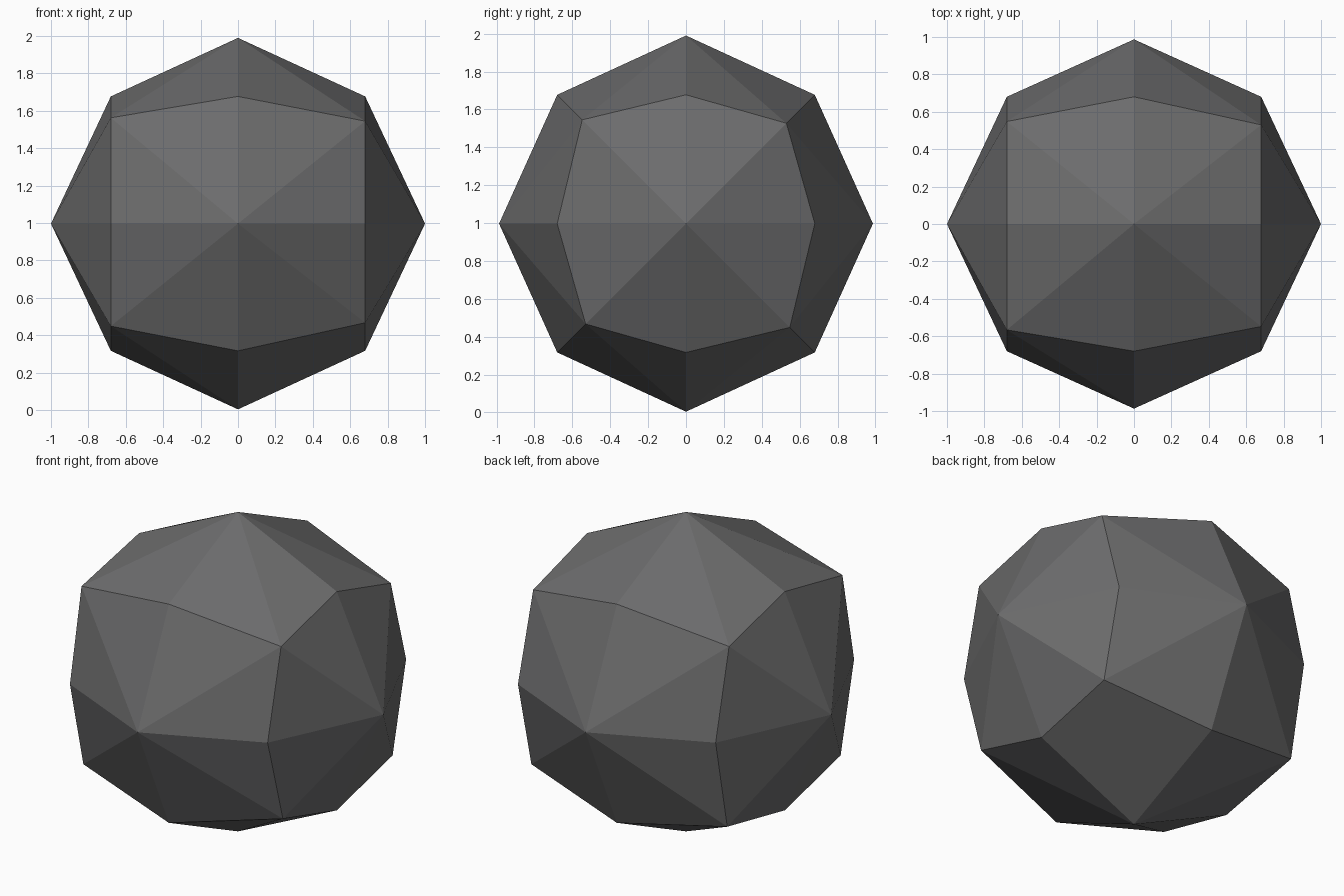
import bpy, bmesh
from mathutils import Vector

if "Cube" in bpy.data.objects:
    bpy.data.objects.remove(bpy.data.objects["Cube"])

grey = bpy.data.materials.new("stone grey")
grey.diffuse_color = (0.15, 0.15, 0.152, 1)
grey.use_nodes = True
grey.node_tree.nodes["Principled BSDF"].inputs["Base Color"].default_value = grey.diffuse_color

# Faceted boulder: a once-subdivided cube, rounded by vertex type
bm = bmesh.new()
bmesh.ops.create_cube(bm, size=2)
bmesh.ops.subdivide_edges(bm, edges=bm.edges[:], cuts=1, use_grid_fill=True)


def rank(v):
    """1 = face centre, 2 = edge middle, 3 = cube corner"""
    return sum(abs(c) > 0.5 for c in v.co)


kinds = {v: rank(v) for v in bm.verts}

# Split every quad from face centre to cube corner
for f in bm.faces[:]:
    centre = next(v for v in f.verts if kinds[v] == 1)
    corner = next(v for v in f.verts if kinds[v] == 3)
    bmesh.utils.face_split(f, centre, corner)

# Pull each type of vertex to its own distance
for v, kind in kinds.items():
    x, y, z = (round(c) for c in v.co)
    if kind == 1:
        v.co = Vector((x, y * 0.987, z * 0.993))
    elif kind == 2:
        v.co = Vector((x, y, z)) * 0.68
    else:
        # corners are slightly uneven, as on a rough stone
        s = 0.548 - 0.009 * x - 0.009 * y * z
        v.co = Vector((x * 0.68, y * s, z * s))
    v.co.z += 0.997

bmesh.ops.recalc_face_normals(bm, faces=bm.faces[:])
mesh = bpy.data.meshes.new("boulder")
bm.to_mesh(mesh)
bm.free()
mesh.materials.append(grey)
boulder = bpy.data.objects.new("boulder", mesh)
bpy.context.collection.objects.link(boulder)
